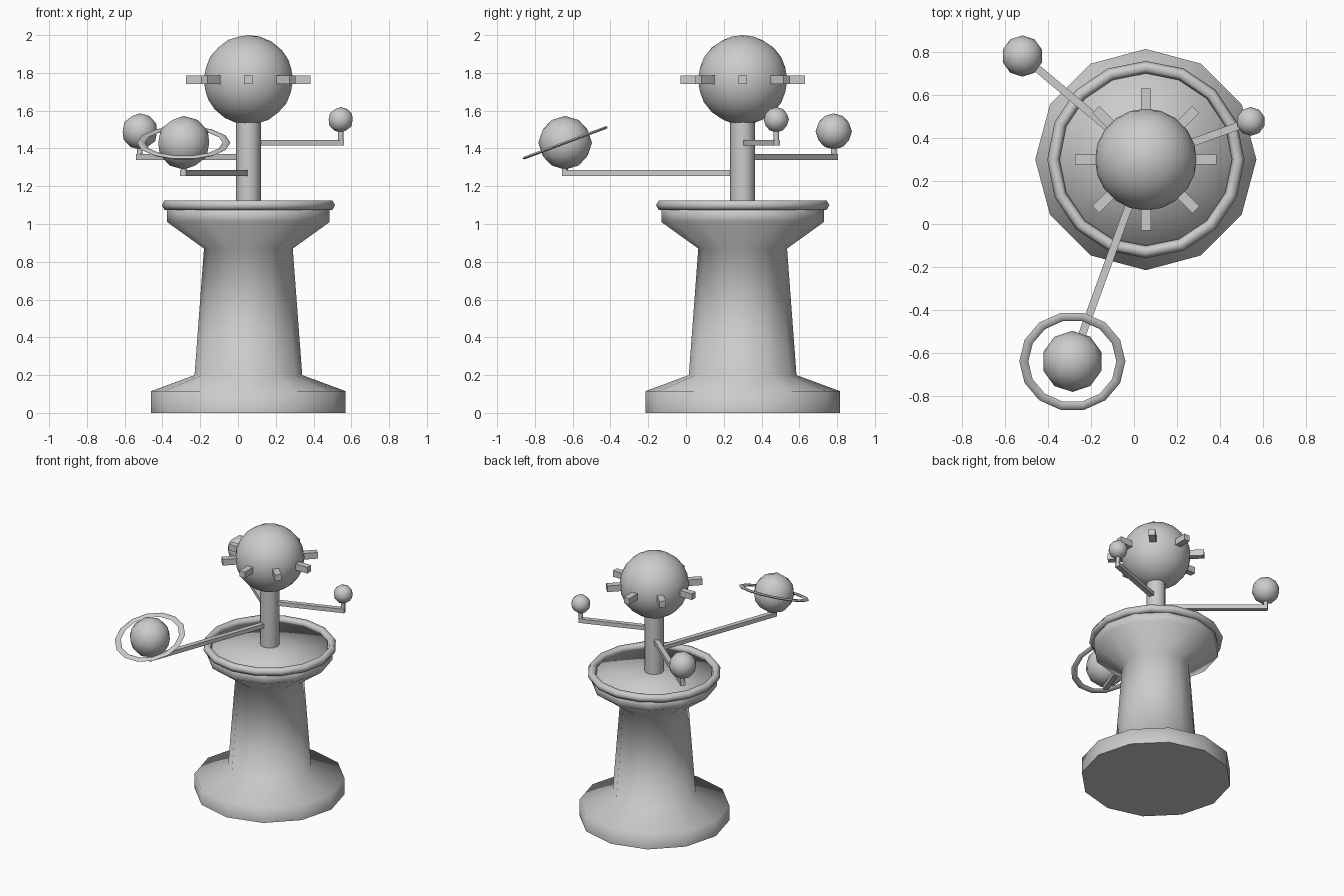
import bpy, bmesh, math
from mathutils import Matrix, Vector

if "Cube" in bpy.data.objects:
    bpy.data.objects.remove(bpy.data.objects["Cube"])

CX, CY = 0.055, 0.30          # axis of the pedestal
grey = bpy.data.materials.new("plain_grey")
grey.diffuse_color = (0.6, 0.6, 0.6, 1)
grey.use_nodes = True
grey.node_tree.nodes["Principled BSDF"].inputs["Base Color"].default_value = grey.diffuse_color


def finish(name, bm, smooth=None):
    bmesh.ops.recalc_face_normals(bm, faces=bm.faces)
    me = bpy.data.meshes.new(name)
    bm.to_mesh(me)
    bm.free()
    me.materials.append(grey)
    ob = bpy.data.objects.new(name, me)
    bpy.context.collection.objects.link(ob)
    if smooth:
        bpy.ops.object.select_all(action='DESELECT')
        ob.select_set(True)
        bpy.context.view_layer.objects.active = ob
        bpy.ops.object.shade_smooth_by_angle(angle=math.radians(smooth))
    return ob


def lathe(name, profile, sides, center, smooth):
    bm = bmesh.new()
    vs = [bm.verts.new((r, 0, z)) for r, z in profile]
    es = [bm.edges.new(p) for p in zip(vs, vs[1:])]
    bmesh.ops.spin(bm, geom=vs + es, axis=(0, 0, 1), cent=(0, 0, 0),
                   angle=math.tau, steps=sides)
    bmesh.ops.remove_doubles(bm, verts=bm.verts, dist=1e-4)
    bmesh.ops.translate(bm, verts=bm.verts, vec=(*center, 0))
    return finish(name, bm, smooth)


def torus(name, major, minor, n, m, center, tilt=0, flat=1):
    bm = bmesh.new()
    ring = [[bm.verts.new(((major + minor * math.cos(b)) * math.cos(a),
                           (major + minor * math.cos(b)) * math.sin(a),
                           minor * flat * math.sin(b)))
             for b in (math.tau * j / m for j in range(m))]
            for a in (math.tau * i / n for i in range(n))]
    for i in range(n):
        for j in range(m):
            k, l = (i + 1) % n, (j + 1) % m
            bm.faces.new((ring[i][j], ring[k][j], ring[k][l], ring[i][l]))
    bm.transform(Matrix.Translation(center) @ Matrix.Rotation(tilt, 4, 'X'))
    return finish(name, bm, 65)


def ball(name, radius, sub, center):
    bm = bmesh.new()
    bmesh.ops.create_icosphere(bm, subdivisions=sub, radius=radius,
                               matrix=Matrix.Translation(center))
    return finish(name, bm, 60)


def bar(name, start, end, width, height, z, angle):
    """Box lying along a direction from the central axis."""
    bm = bmesh.new()
    bmesh.ops.create_cube(bm, size=1)
    bm.transform(Matrix.Translation((CX, CY, z)) @ Matrix.Rotation(angle, 4, 'Z')
                 @ Matrix.Translation(((start + end) / 2, 0, 0))
                 @ Matrix.Diagonal((end - start, width, height, 1)))
    return finish(name, bm)


# pedestal with flared foot and table top
lathe("pedestal", [(0, 0), (0.515, 0), (0.515, 0.115), (0.285, 0.2),
                   (0.235, 0.87), (0.43, 1.01), (0.43, 1.09), (0, 1.115)],
      12, (CX, CY), 89)
torus("table_rim", 0.43, 0.029, 16, 6, (CX, CY, 1.1))

# central column and sun with rays
lathe("column", [(0, 1.08), (0.066, 1.08), (0.066, 1.6), (0, 1.6)], 12, (CX, CY), 40)
ball("sun", 0.237, 3, (CX, CY, 1.763))
for i in range(8):
    bar(f"sun_ray_{i + 1}", 0.19, 0.33, 0.046, 0.046, 1.763, i * math.pi / 4)

# planets: name, angle, arm length, arm height, planet height, radius
for name, deg, length, arm_z, z, r in (("small", 20, 0.52, 1.43, 1.552, 0.067),
                                       ("middle", 140, 0.75, 1.355, 1.49, 0.096),
                                       ("large", 250, 1.0, 1.27, 1.43, 0.142)):
    a = math.radians(deg)
    x, y = CX + length * math.cos(a), CY + length * math.sin(a)
    bar(name + "_planet_arm", 0, length + 0.012, 0.036, 0.03, arm_z, a)
    lathe(name + "_planet_post", [(0, arm_z - 0.015), (0.015, arm_z - 0.015),
                                  (0.015, z), (0, z)], 8, (x, y), 50)
    ball(name + "_planet", r, 2, (x, y, z))

# tilted ring round the large planet
torus("planet_ring", 0.226, 0.021, 14, 6, (x, y, z), math.radians(20.5), 0.4)
